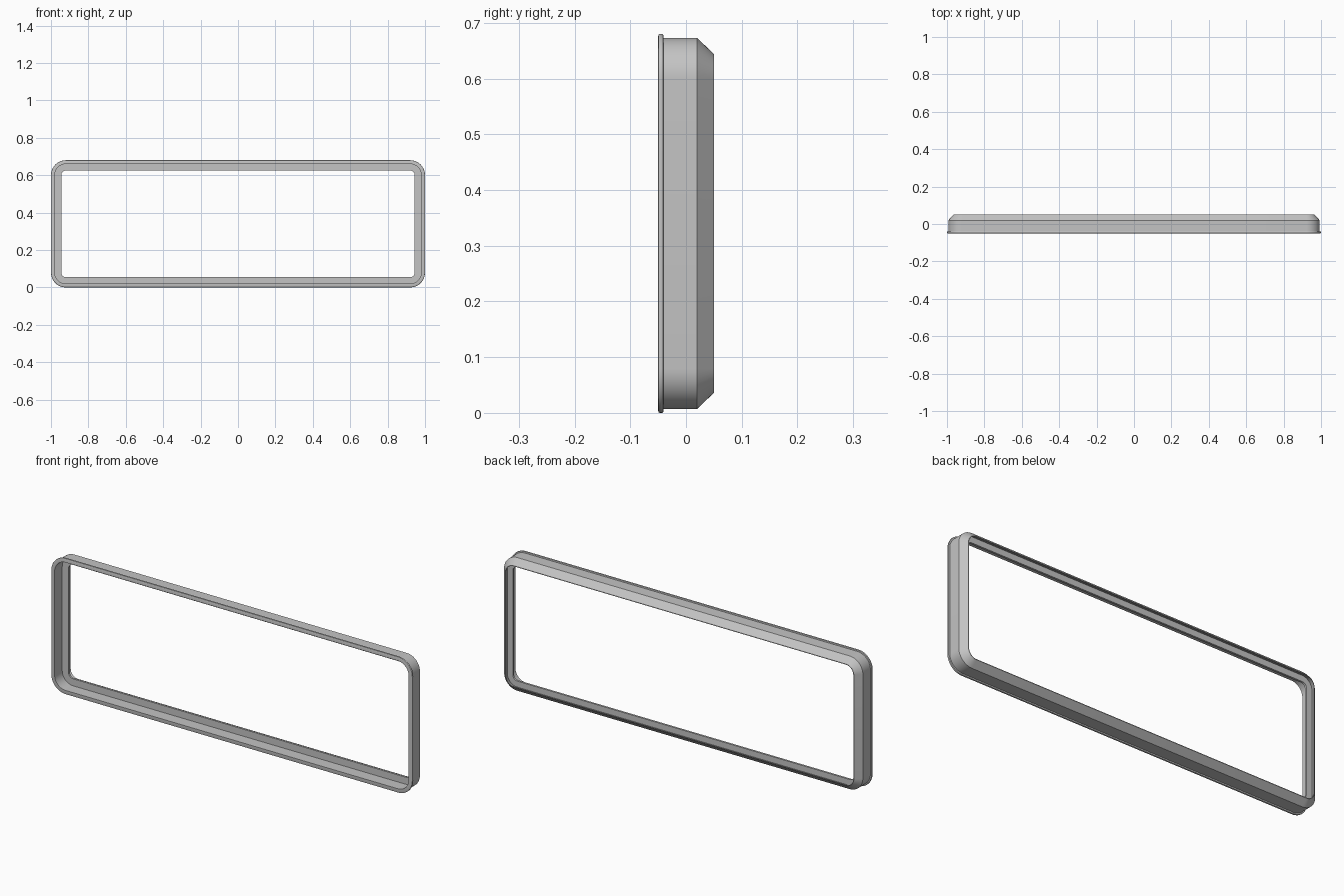
import bpy, bmesh, math

cube = bpy.data.objects.get("Cube")
if cube:
    bpy.data.objects.remove(cube, do_unlink=True)

WIDTH, HEIGHT, RADIUS = 2.0, 0.68, 0.08
CORNER_STEPS = 12

# Cross-section as (inset from the outer edge, depth)
profile = [
    (0.004, -0.05), (0.001, -0.049), (0, -0.047), (0, -0.043),   # rounded lip
    (0.001, -0.041), (0.004, -0.04), (0.007, -0.04),
    (0.007, 0.02), (0.036, 0.05),                               # wall, chamfer
    (0.039, 0.05), (0.025, 0.02),                               # rear recess
    (0.055, 0.02), (0.055, 0.01),                               # inner flange
    (0.02, 0.01), (0.02, -0.05),                                # front recess
]


def rounded_loop(inset):
    """Points of a rounded rectangle, offset inwards by inset."""
    r = RADIUS - inset
    cx, cz = WIDTH / 2 - RADIUS, HEIGHT / 2 - RADIUS
    points = []
    for corner, (sx, sz) in enumerate([(1, 1), (-1, 1), (-1, -1), (1, -1)]):
        for step in range(CORNER_STEPS + 1):
            a = math.pi / 2 * (corner + step / CORNER_STEPS)
            points.append((sx * cx + r * math.cos(a),
                           HEIGHT / 2 + sz * cz + r * math.sin(a)))
    return points


# Sweep the section round the frame
bm = bmesh.new()
rings = [[bm.verts.new((x, y, z)) for x, z in rounded_loop(inset)]
         for inset, y in profile]
for i, ring in enumerate(rings):
    following = rings[(i + 1) % len(rings)]
    for j in range(len(ring)):
        k = (j + 1) % len(ring)
        bm.faces.new((ring[j], ring[k], following[k], following[j]))
bmesh.ops.recalc_face_normals(bm, faces=bm.faces)

mesh = bpy.data.meshes.new("window_frame")
bm.to_mesh(mesh)
bm.free()
frame = bpy.data.objects.new("window_frame", mesh)
bpy.context.collection.objects.link(frame)

# Plain grey finish
grey = bpy.data.materials.new("light_grey")
grey.use_nodes = True
colour = (0.55, 0.55, 0.55, 1)
grey.diffuse_color = colour
grey.node_tree.nodes["Principled BSDF"].inputs["Base Color"].default_value = colour
mesh.materials.append(grey)

# Smooth corners, crisp section edges
bpy.ops.object.select_all(action="DESELECT")
frame.select_set(True)
bpy.context.view_layer.objects.active = frame
bpy.ops.object.shade_smooth_by_angle(angle=math.radians(32))
